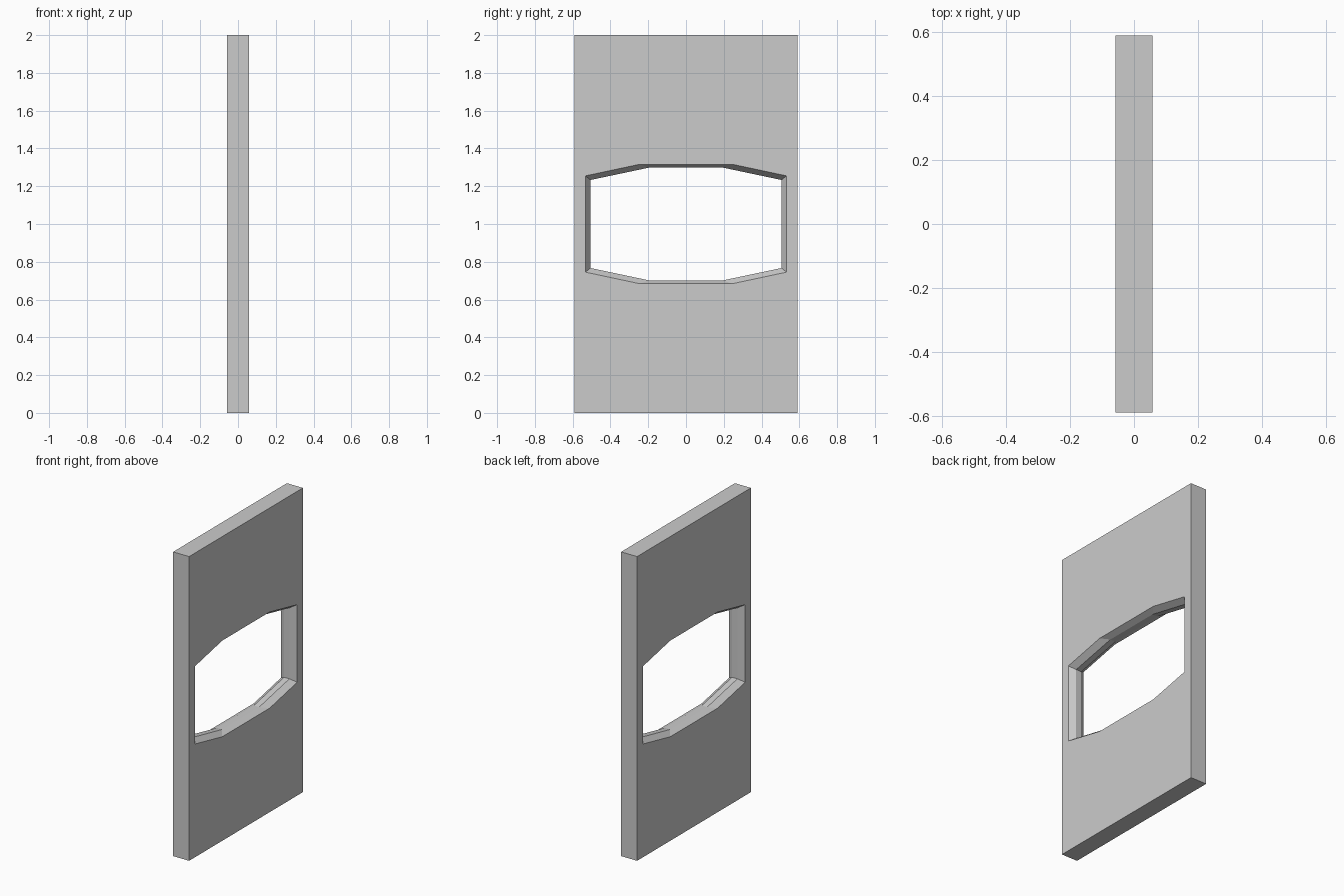
import bpy, bmesh

if "Cube" in bpy.data.objects:
    bpy.data.objects.remove(bpy.data.objects["Cube"])

HX, HY, H = 0.058, 0.591, 2.0      # half thickness, half width, height
MID = H / 2


def octagon(bm, x, side, flat, rise, shoulder):
    """Ring of eight points around the window, anticlockwise seen from +x."""
    pts = [(side, -shoulder), (side, shoulder), (flat, rise), (-flat, rise),
           (-side, shoulder), (-side, -shoulder), (-flat, -rise), (flat, -rise)]
    return [bm.verts.new((x, y, MID + z)) for y, z in pts]


def rectangle(bm, x):
    return [bm.verts.new((x, y, z)) for y, z in
            ((HY, 0), (HY, H), (-HY, H), (-HY, 0))]


bm = bmesh.new()

# Window lining: flared rim, flat middle third, flared rim
outer, inner = (0.532, 0.246, 0.316, 0.255), (0.506, 0.193, 0.299, 0.233)
rings = [octagon(bm, -HX, *outer), octagon(bm, -HX / 3, *inner),
         octagon(bm, HX / 3, *inner), octagon(bm, HX, *outer)]
for a, b in zip(rings, rings[1:]):
    for i in range(8):
        j = (i + 1) % 8
        bm.faces.new((a[i], a[j], b[j], b[i]))

# Wall faces around the window
back, front = rectangle(bm, -HX), rectangle(bm, HX)
for rect, ring in ((back, rings[0]), (front, rings[-1])):
    for k in range(4):
        c, d = rect[k], rect[(k + 1) % 4]
        p, q, r = ring[2 * k], ring[2 * k + 1], ring[(2 * k + 2) % 8]
        bm.faces.new((c, d, q, p))
        bm.faces.new((d, r, q))

# Outer edges of the panel
for k in range(4):
    j = (k + 1) % 4
    bm.faces.new((back[k], back[j], front[j], front[k]))

bmesh.ops.recalc_face_normals(bm, faces=bm.faces)
mesh = bpy.data.meshes.new("window_wall_panel")
bm.to_mesh(mesh)
bm.free()
bpy.context.collection.objects.link(bpy.data.objects.new("window_wall_panel", mesh))
